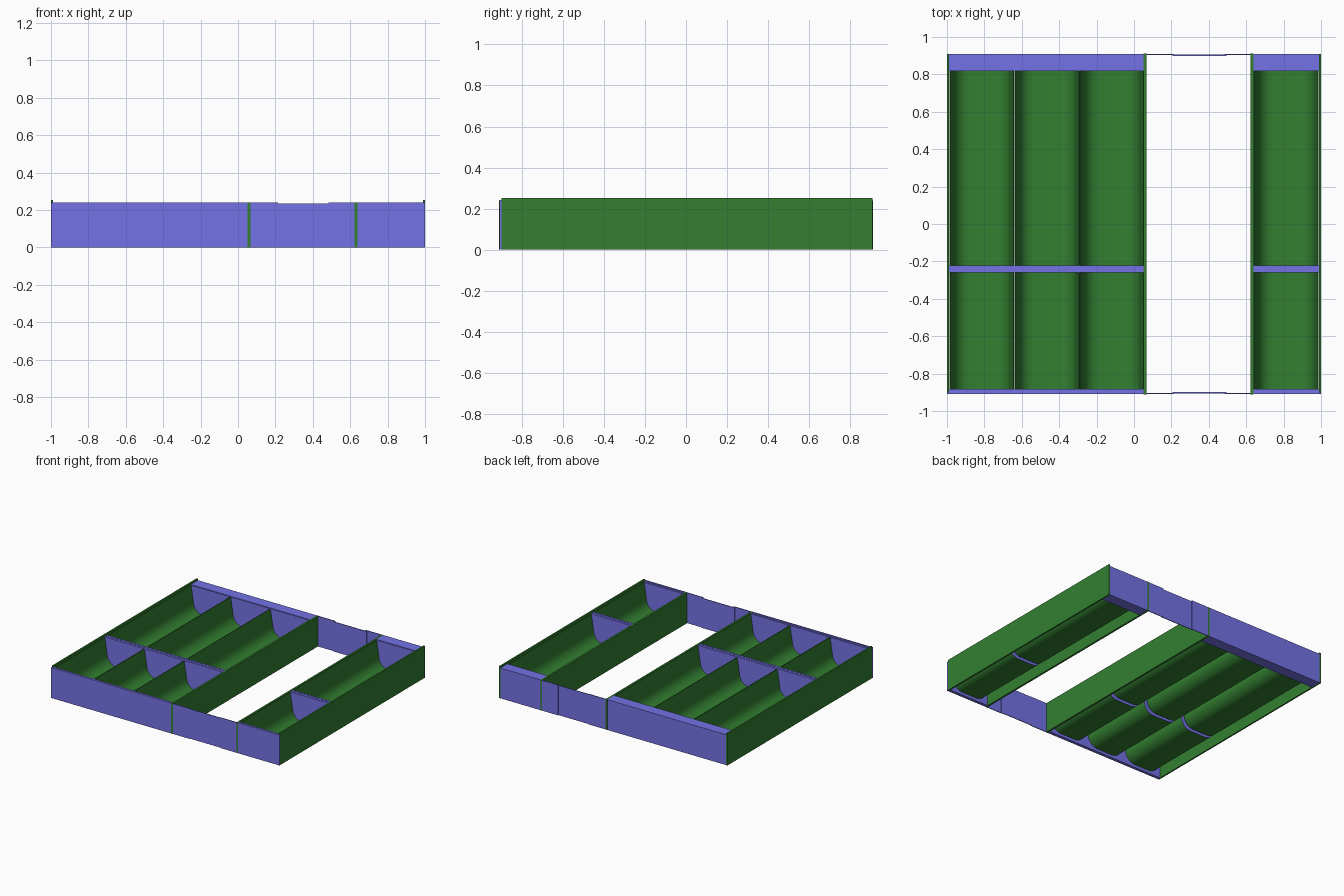
import bpy, bmesh, math

if "Cube" in bpy.data.objects:
    bpy.data.objects.remove(bpy.data.objects["Cube"])


def material(name, rgb):
    m = bpy.data.materials.new(name)
    m.diffuse_color = (*rgb, 1)
    m.use_nodes = True
    m.node_tree.nodes["Principled BSDF"].inputs["Base Color"].default_value = m.diffuse_color
    return m


GREEN = material("dark green", (0.033, 0.213, 0.031))
PURPLE = material("soft purple", (0.175, 0.17, 0.79))


def finish(name, bm, mat, smooth=False):
    bmesh.ops.recalc_face_normals(bm, faces=bm.faces[:])
    me = bpy.data.meshes.new(name)
    bm.to_mesh(me)
    bm.free()
    me.materials.append(mat)
    ob = bpy.data.objects.new(name, me)
    bpy.context.collection.objects.link(ob)
    if smooth:
        bpy.context.view_layer.objects.active = ob
        ob.select_set(True)
        bpy.ops.object.shade_smooth_by_angle(angle=math.radians(35))
        ob.select_set(False)
    return ob


def box(name, x0, x1, y0, y1, z0, z1, mat):
    bm = bmesh.new()
    bmesh.ops.create_cube(bm, size=1)
    for v in bm.verts:
        v.co.x = x0 if v.co.x < 0 else x1
        v.co.y = y0 if v.co.y < 0 else y1
        v.co.z = z0 if v.co.z < 0 else z1
    return finish(name, bm, mat)


RIM, FLOOR, RADIUS, DRAFT = 0.235, 0.025, 0.085, 0.02


def trough_profile(x0, x1, d=0.0):
    """Rounded U from left rim to right rim, pushed outwards by d."""
    r = RADIUS + d
    cx, cz = x0 + DRAFT + RADIUS, FLOOR + RADIUS
    half = [(x0 - d, RIM)]
    for i in range(9):
        a = math.pi + i * math.pi / 16
        half.append((cx + r * math.cos(a), cz + r * math.sin(a)))
    return half + [(x0 + x1 - x, z) for x, z in reversed(half)]


def prism(name, pts, y0, y1, mat, smooth=False):
    """Extrude an xz outline along y."""
    bm = bmesh.new()
    rings = [[bm.verts.new((x, y, z)) for x, z in pts] for y in (y0, y1)]
    n = len(pts)
    for i in range(n):
        j = (i + 1) % n
        bm.faces.new((rings[0][i], rings[0][j], rings[1][j], rings[1][i]))
    bm.faces.new(rings[0])
    bm.faces.new(rings[1])
    return finish(name, bm, mat, smooth)


# Long green walls: two outer sides and two beside the opening
for side, x0, x1 in (("left", -1, -0.988), ("right", 0.988, 1)):
    box(side + "_outer_wall", x0, x1, -0.9, 0.91, 0, 0.252, GREEN)
box("left_opening_wall", 0.052, 0.067, -0.911, 0.911, 0, 0.24, GREEN)
box("right_opening_wall", 0.623, 0.638, -0.911, 0.911, 0, 0.24, GREEN)

# Green troughs in a long and a short section, with thin purple end panels
for k, (x0, x1) in enumerate(((-0.984, -0.645), (-0.637, -0.294),
                              (-0.289, 0.05), (0.641, 0.984))):
    inner = trough_profile(x0, x1)
    outer = trough_profile(x0, x1, 0.003)
    for part, y0, y1 in (("front", -0.885, -0.257), ("back", -0.225, 0.822)):
        prism(f"{part}_trough_{k + 1}", inner + outer[::-1], y0, y1, GREEN, smooth=True)
        prism(f"{part}_trough_{k + 1}_near_panel", outer, y0 - 0.002, y0 + 0.003, PURPLE)
        prism(f"{part}_trough_{k + 1}_far_panel", outer, y1 - 0.003, y1 + 0.002, PURPLE)

# Purple end blocks and divider caps on both sides of the opening
for side, x0, x1 in (("left", -0.988, 0.052), ("right", 0.638, 0.988)):
    f0, f1 = (-1, 0.052) if side == "left" else (0.638, 1)
    box(side + "_front_panel", f0, f1, -0.91, -0.9, 0, 0.241, PURPLE)
    box(side + "_front_block", x0, x1, -0.9, -0.886, 0, 0.238, PURPLE)
    box(side + "_back_block", x0, x1, 0.822, 0.91, 0, 0.24, PURPLE)
    box(side + "_front_divider_cap", x0, x1, -0.26, -0.243, 0.23, 0.238, PURPLE)
    box(side + "_back_divider_cap", x0, x1, -0.239, -0.222, 0.23, 0.238, PURPLE)
    box(side + "_divider_seam", x0, x1, -0.243, -0.239, 0.228, 0.234, PURPLE)

# Thin purple plates closing the opening, the middle one set slightly inwards
for side, s in (("front", -1), ("back", 1)):
    for k, (x0, x1, inset, top) in enumerate(((0.067, 0.215, 0.0, 0.24),
                                              (0.205, 0.495, 0.005, 0.235),
                                              (0.485, 0.623, 0.0, 0.24))):
        ya, yb = sorted((s * (0.91 - inset), s * (0.904 - inset)))
        box(f"{side}_plate_{k + 1}", x0, x1, ya, yb, 0, top, PURPLE)
